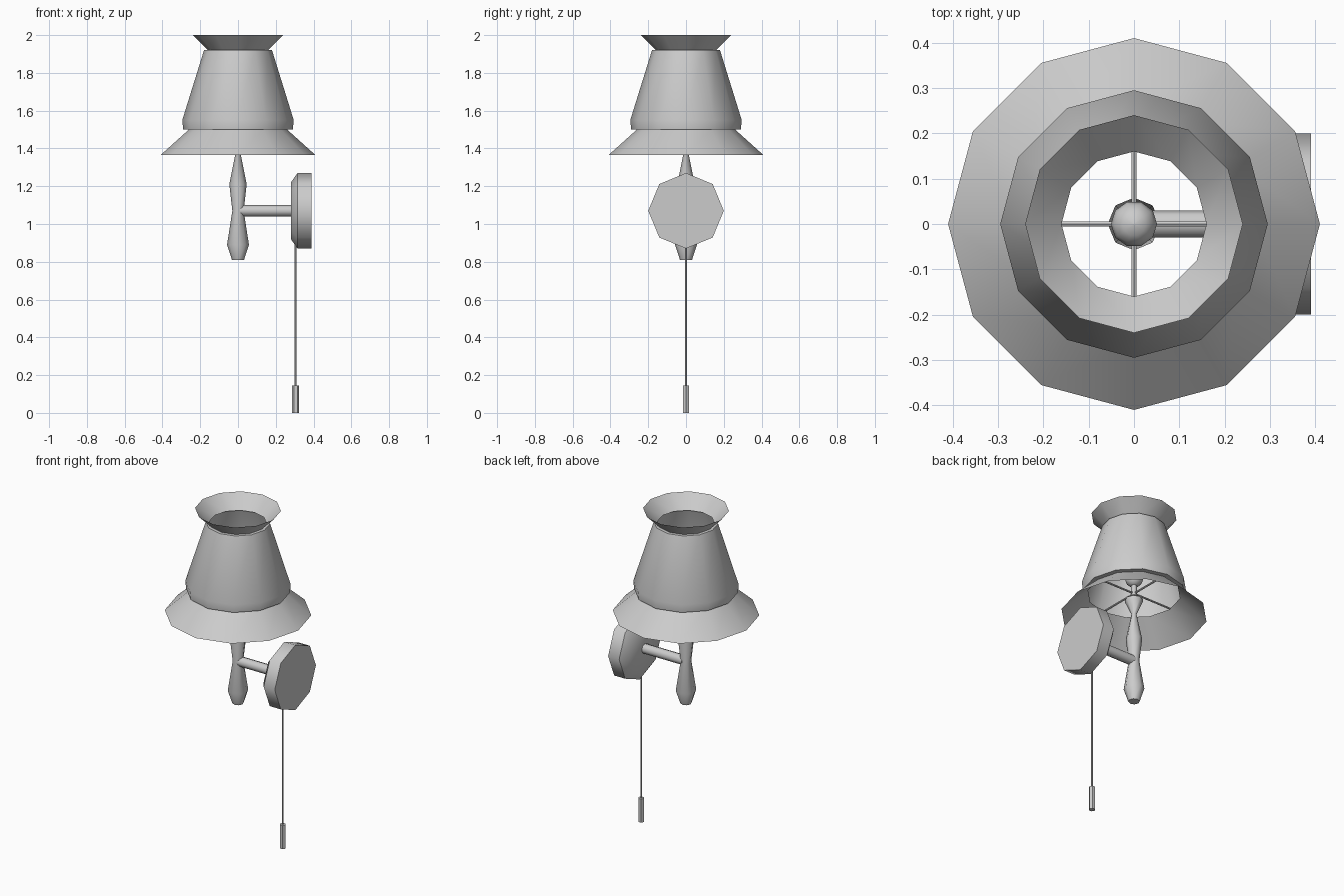
import bpy, bmesh
from math import pi, sin, cos, radians
from mathutils import Matrix

cube = bpy.data.objects.get("Cube")
if cube:
    bpy.data.objects.remove(cube, do_unlink=True)

grey = bpy.data.materials.new("plain grey")
grey.use_nodes = True
COLOUR = (0.6, 0.6, 0.6, 1)
grey.diffuse_color = COLOUR
grey.node_tree.nodes["Principled BSDF"].inputs["Base Color"].default_value = COLOUR

ALONG_X = Matrix.Rotation(pi / 2, 4, 'Y')


def lathe(name, profile, sides, place=Matrix(), capped=True, angle=50, turn=0.0):
    """Spin (radius, height) points round the z axis, then place the result."""
    bm = bmesh.new()
    rings = [[bm.verts.new((r * cos(turn + 2 * pi * i / sides),
                            r * sin(turn + 2 * pi * i / sides), h))
              for i in range(sides)] for r, h in profile]
    for low, high in zip(rings, rings[1:]):
        for i in range(sides):
            j = (i + 1) % sides
            bm.faces.new((low[i], low[j], high[j], high[i]))
    if capped:
        bm.faces.new(rings[0][::-1])
        bm.faces.new(rings[-1])
    bm.transform(place)
    mesh = bpy.data.meshes.new(name)
    bm.to_mesh(mesh)
    bm.free()
    mesh.materials.append(grey)
    obj = bpy.data.objects.new(name, mesh)
    bpy.context.collection.objects.link(obj)
    bpy.ops.object.select_all(action='DESELECT')
    obj.select_set(True)
    bpy.context.view_layer.objects.active = obj
    bpy.ops.object.shade_smooth_by_angle(angle=radians(angle))
    return obj


# Open shade: brim, lip, tapered body, narrow neck and flared collar
lathe("shade", [(0.41, 1.365), (0.26, 1.5), (0.29, 1.5), (0.295, 1.55),
                (0.18, 1.92), (0.16, 1.92), (0.24, 2.0)], 12, capped=False, angle=35)

# Turned stem, with a cup under the shade
lathe("stem", [(0.032, 0.81), (0.058, 0.89), (0.03, 1.07), (0.046, 1.21),
               (0.014, 1.37), (0.05, 1.45), (0.05, 1.465), (0.016, 1.49),
               (0.016, 1.57)], 8)

# Round finial above the spokes
lathe("finial", [(0.05 * sin(pi * k / 6) + 0.001, 1.6 - 0.05 * cos(pi * k / 6))
                 for k in range(7)], 10)

# Four spokes that carry the shade
for i, side in enumerate(("left", "back", "right", "front")):
    lathe("spoke_" + side, [(0.006, 0.01), (0.006, 0.262)], 6,
          Matrix.Translation((0, 0, 1.505)) @ Matrix.Rotation(i * pi / 2, 4, 'Z') @ ALONG_X)

# Arm and wall plate
side_on = Matrix.Translation((0, 0, 1.07)) @ ALONG_X
lathe("arm", [(0.03, 0.01), (0.03, 0.29)], 8, side_on)
lathe("wall_plate", [(0.15, 0.28), (0.2, 0.315), (0.2, 0.39)], 8, side_on)

# Pull cord and its handle
hang = Matrix.Translation((0.305, 0, 0))
lathe("pull_cord", [(0.005, 0.14), (0.005, 0.9)], 6, hang)
lathe("pull_handle", [(0.018, 0), (0.018, 0.145)], 6, hang)
